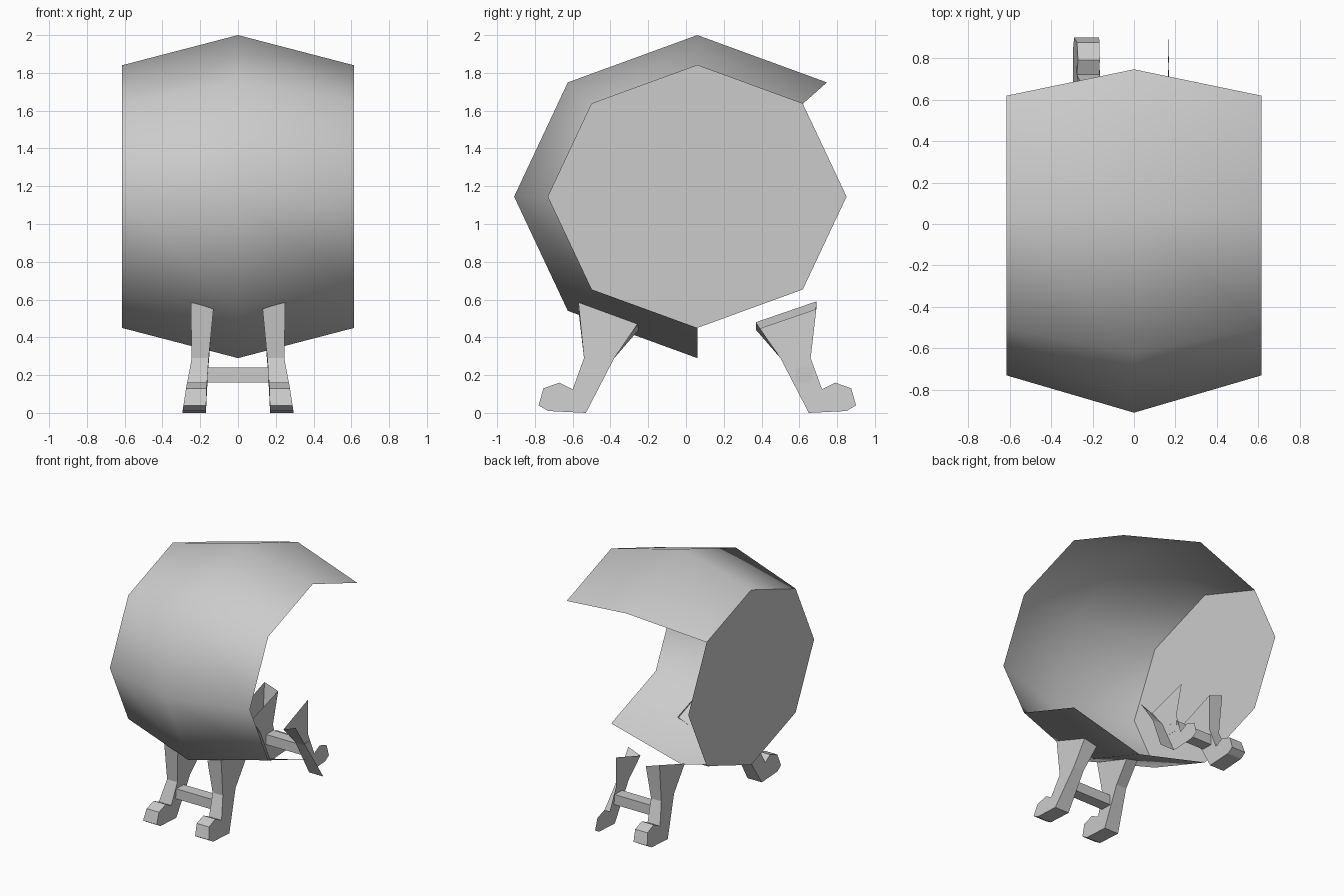
import bpy, bmesh
from math import sin, cos, pi

cube = bpy.data.objects.get("Cube")
if cube:
    bpy.data.objects.remove(cube, do_unlink=True)

grey = bpy.data.materials.new("plain_grey")
grey.use_nodes = True
colour = (0.6, 0.6, 0.6, 1)
grey.diffuse_color = colour
grey.node_tree.nodes["Principled BSDF"].inputs["Base Color"].default_value = colour

MID_Y, MID_Z = 0.06, 1.145


def finish(name, bm, smooth=False):
    mesh = bpy.data.meshes.new(name)
    for f in bm.faces:
        f.smooth = smooth
    bm.to_mesh(mesh)
    bm.free()
    mesh.materials.append(grey)
    obj = bpy.data.objects.new(name, mesh)
    bpy.context.collection.objects.link(obj)
    return obj


def ring(bm, x, ry, rz, steps):
    # octagon points, counted from the top towards the front
    return [bm.verts.new((x, MID_Y - ry * sin(i * pi / 4), MID_Z + rz * cos(i * pi / 4)))
            for i in steps]


# Barrel shell: bulging octagon, open at the back and at its left end
bm = bmesh.new()
rings = [ring(bm, x, ry, rz, range(-1, 5)) for x, ry, rz in
         ((-0.615, 0.79, 0.695), (0, 0.97, 0.855), (0.615, 0.79, 0.695))]
for a, b in zip(rings, rings[1:]):
    for i in range(len(a) - 1):
        bm.faces.new((a[i], a[i + 1], b[i + 1], b[i]))
finish("barrel_shell", bm, True)

# Barrel end disc on the right
bm = bmesh.new()
bm.faces.new(reversed(ring(bm, -0.615, 0.79, 0.695, range(8))))
finish("barrel_end", bm)

# Leg side profile (y, z), from the top front corner round to the ankle
PROFILE = [(-0.57, 0.55), (-0.25, 0.44), (-0.38, 0.29), (-0.53, 0), (-0.73, 0.01),
           (-0.78, 0.04), (-0.755, 0.13), (-0.67, 0.16), (-0.60, 0.125), (-0.54, 0.29)]
# Leg width by height: z, inner x, outer x
WIDTHS = [(0, 0.17, 0.295), (0.16, 0.165, 0.27), (0.29, 0.155, 0.245), (0.55, 0.13, 0.25)]


def width_at(z):
    for (z0, i0, o0), (z1, i1, o1) in zip(WIDTHS, WIDTHS[1:]):
        if z <= z1:
            t = (z - z0) / (z1 - z0)
            return i0 + t * (i1 - i0), o0 + t * (o1 - o0)


def leg(name, side, back, partial=False):
    bm = bmesh.new()
    inner, outer = [], []
    for n, (y, z) in enumerate(PROFILE):
        xi, xo = width_at(z)
        y = 2 * MID_Y - y if back else y
        inner.append(bm.verts.new((side * xi, y, z)))
        outer.append(bm.verts.new((side * xo, y, z + (0.04 if n < 2 else 0))))
    bm.faces.new(inner)
    count = len(PROFILE)
    if not partial:
        bm.faces.new(reversed(outer))
    # walls round the profile; the top stays open
    for i in range(1, 3 if partial else count):
        j = (i + 1) % count
        bm.faces.new((inner[j], inner[i], outer[i], outer[j]))
    bmesh.ops.delete(bm, geom=[v for v in bm.verts if not v.link_faces], context='VERTS')
    if (side < 0) != back:
        bmesh.ops.reverse_faces(bm, faces=bm.faces)
    finish(name, bm)


leg("front_left_leg", 1, False)
leg("front_right_leg", -1, False)
leg("back_right_leg", -1, True)
leg("back_left_leg", 1, True, partial=True)

# Cross bars joining each pair of legs
for name, y in (("front_crossbar", -0.505), ("back_crossbar", 2 * MID_Y + 0.505)):
    bm = bmesh.new()
    bmesh.ops.create_cube(bm, size=1)
    for v in bm.verts:
        v.co = (v.co.x * 0.325, y + v.co.y * 0.09, 0.2 + v.co.z * 0.08)
    finish(name, bm)
